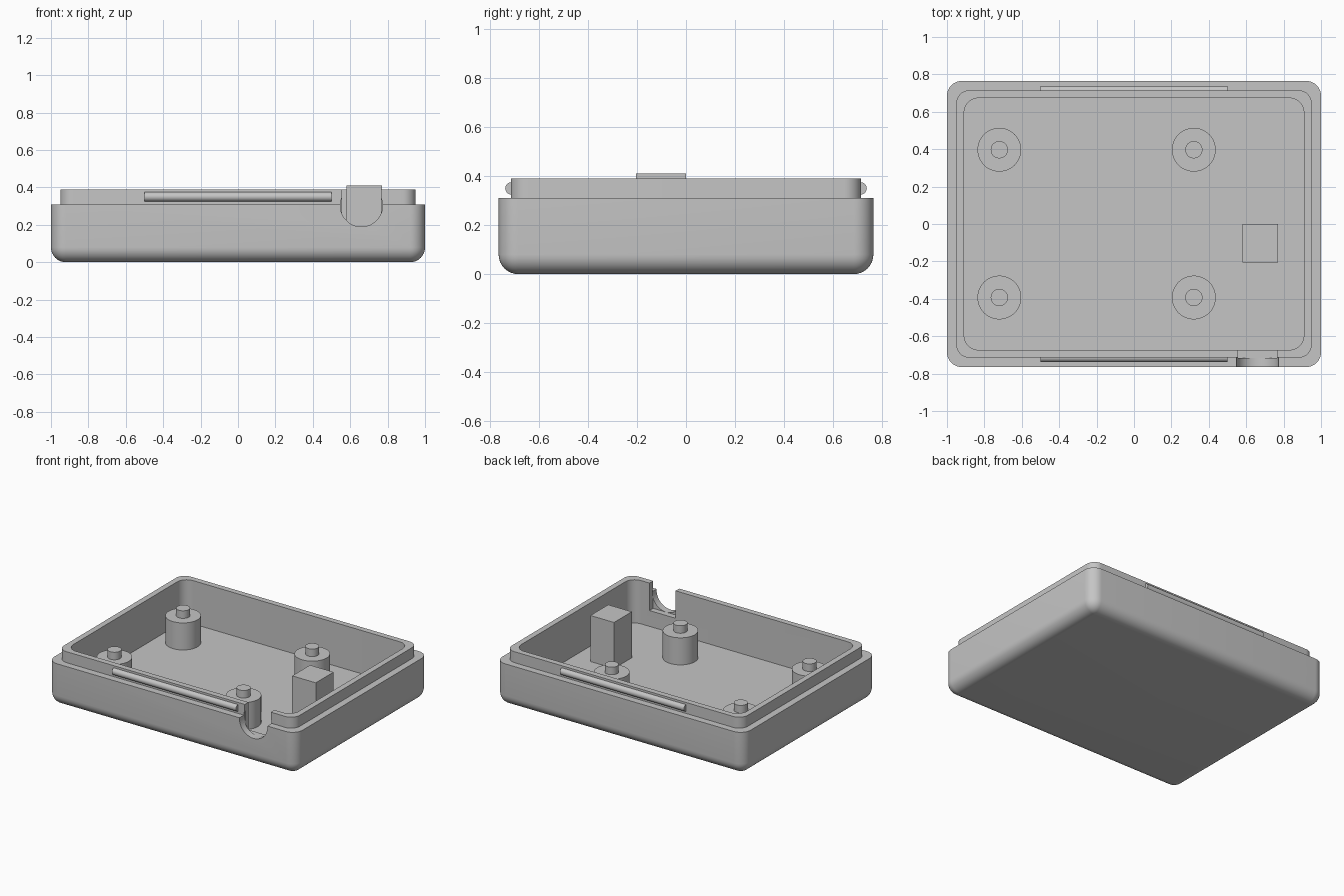
import bpy, bmesh, math

if "Cube" in bpy.data.objects:
    bpy.data.objects.remove(bpy.data.objects["Cube"])

grey = bpy.data.materials.new("light_grey")
grey.use_nodes = True
COLOUR = (0.56, 0.56, 0.56, 1)
grey.diffuse_color = COLOUR
grey.node_tree.nodes["Principled BSDF"].inputs["Base Color"].default_value = COLOUR

FLOOR, STEP, RIM = 0.075, 0.31, 0.39
HALF_X, HALF_Y, ROUND = 1.0, 0.765, 0.08


def finish(name, bm):
    bmesh.ops.remove_doubles(bm, verts=bm.verts, dist=1e-5)
    bmesh.ops.recalc_face_normals(bm, faces=bm.faces)
    mesh = bpy.data.meshes.new(name)
    bm.to_mesh(mesh)
    bm.free()
    mesh.materials.append(grey)
    obj = bpy.data.objects.new(name, mesh)
    bpy.context.collection.objects.link(obj)
    return obj


def activate(obj):
    bpy.ops.object.select_all(action='DESELECT')
    obj.select_set(True)
    bpy.context.view_layer.objects.active = obj


def smooth(obj):
    activate(obj)
    bpy.ops.object.shade_smooth_by_angle(angle=math.radians(30))


def ring(bm, hx, hy, r, z, steps=10):
    """Rounded rectangle loop at height z."""
    loop = []
    for k, (sx, sy) in enumerate([(1, 1), (-1, 1), (-1, -1), (1, -1)]):
        for i in range(steps + 1):
            a = math.pi / 2 * (k + i / steps)
            loop.append(bm.verts.new((sx * (hx - r) + r * math.cos(a),
                                      sy * (hy - r) + r * math.sin(a), z)))
    return loop


def box(name, x0, x1, y0, y1, z0, z1):
    bm = bmesh.new()
    bmesh.ops.create_cube(bm, size=1)
    for v in bm.verts:
        v.co = (x1 if v.co.x > 0 else x0, y1 if v.co.y > 0 else y0,
                z1 if v.co.z > 0 else z0)
    return finish(name, bm)


def cylinder(name, radius, depth, location, axis='Z', segments=48):
    bm = bmesh.new()
    bmesh.ops.create_cone(bm, cap_ends=True, segments=segments, radius1=radius,
                          radius2=radius, depth=depth)
    for v in bm.verts:
        x, y, z = v.co
        v.co = {'X': (z, x, y), 'Y': (y, z, x), 'Z': (x, y, z)}[axis]
    bmesh.ops.translate(bm, verts=bm.verts, vec=location)
    return finish(name, bm)


# Tray: rounded bottom, stepped lip and hollow inside in one closed shell
bm = bmesh.new()
loops = []
for i in range(9):
    a = math.pi / 2 * i / 8
    inset = ROUND * (1 - math.sin(a))
    loops.append(ring(bm, HALF_X - inset, HALF_Y - inset, max(ROUND - inset, 1e-4),
                      ROUND * (1 - math.cos(a))))
for inset, r, z in [(0, ROUND, STEP), (0.05, 0.07, STEP), (0.05, 0.07, RIM),
                    (0.092, 0.075, RIM), (0.092, 0.075, FLOOR)]:
    loops.append(ring(bm, HALF_X - inset, HALF_Y - inset, r, z))
for low, high in zip(loops, loops[1:]):
    for i in range(len(low)):
        j = (i + 1) % len(low)
        bm.faces.new((low[i], low[j], high[j], high[i]))
bm.faces.new(loops[0][::-1])
bm.faces.new(loops[-1])
tray = finish("tray", bm)

# Cable notch: round in the outer wall, square through the lip
cutters = [cylinder("notch_round_cutter", 0.113, 0.1, (0.66, -0.755, 0.303), 'Y', 64),
           box("notch_square_cutter", 0.555, 0.765, -0.7155, -0.6, 0.19, 0.6)]
for cutter in cutters:
    cutter.hide_render = True
    activate(tray)
    cut = tray.modifiers.new("notch", 'BOOLEAN')
    cut.operation, cut.solver, cut.object = 'DIFFERENCE', 'EXACT', cutter
    bpy.ops.object.modifier_apply(modifier=cut.name)
    bpy.data.objects.remove(cutter)
smooth(tray)

# Snap ridges on the front and back of the lip
for name, side in (("front", -1), ("back", 1)):
    smooth(cylinder(name + "_snap_ridge", 0.025, 1.0, (0, side * 0.713, 0.35), 'X', 24))

# Four standoffs with locating pins
for x, x_name in ((-0.72, "right"), (0.32, "left")):
    for y, y_name in ((-0.393, "front"), (0.397, "back")):
        for part, radius, z0, z1 in (("standoff", 0.117, FLOOR - 0.01, 0.272),
                                     ("pin", 0.046, 0.265, 0.327)):
            smooth(cylinder(f"{y_name}_{x_name}_{part}", radius, z1 - z0,
                            (x, y, (z0 + z1) / 2)))

# Support block
box("support_block", 0.58, 0.77, -0.205, 0, FLOOR - 0.01, 0.41)
